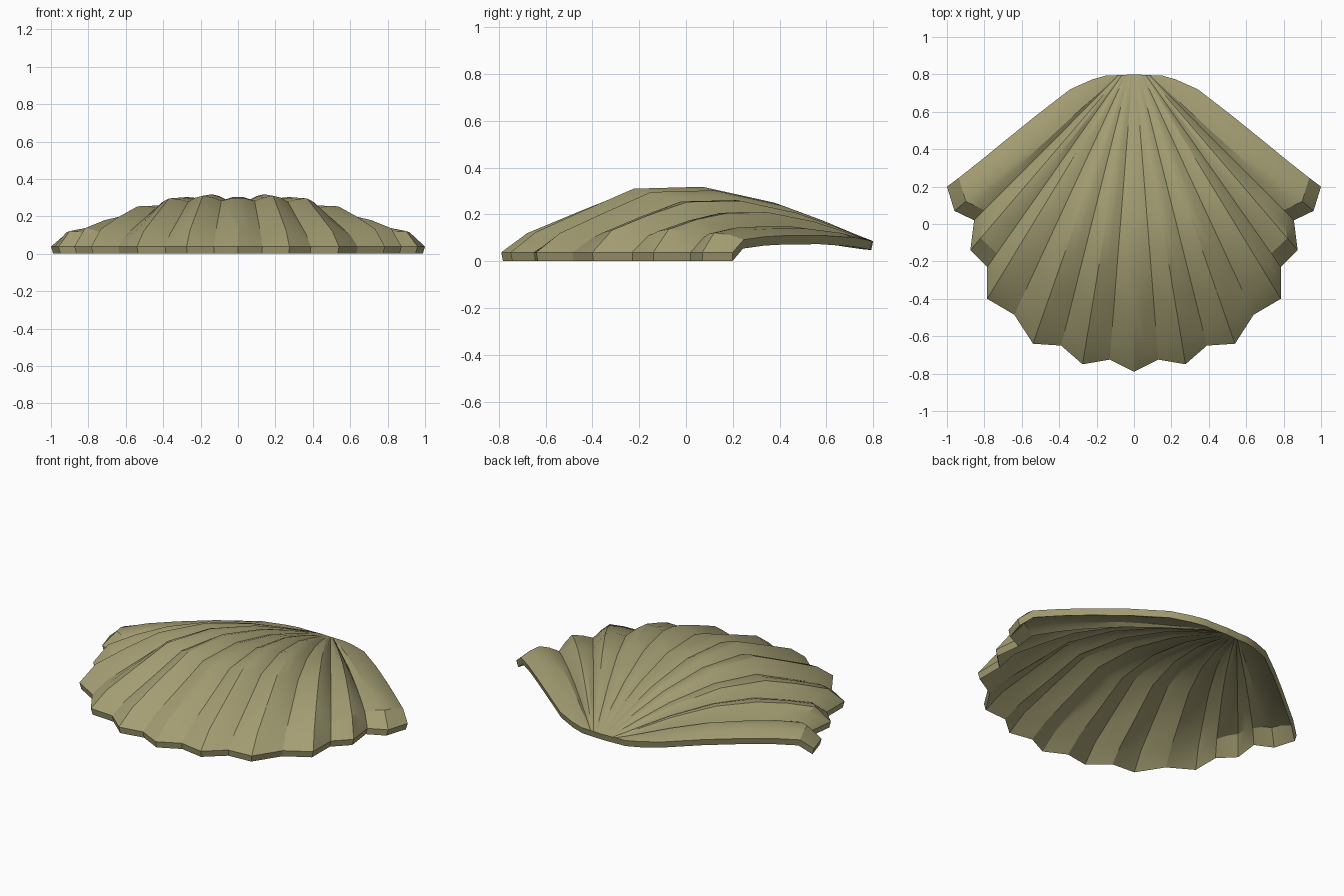
import bpy
import bmesh
from mathutils import Vector

cube = bpy.data.objects.get("Cube")
if cube:
    bpy.data.objects.remove(cube, do_unlink=True)

# Rim of one half: crest tips and valleys alternate, ending at the wing edge
RIM = [(0, -.79), (.13, -.725), (.275, -.75), (.39, -.65), (.54, -.64), (.64, -.485),
       (.785, -.4), (.785, -.23), (.875, -.14), (.855, .02), (.96, .07), (1, .2)]
PEAK = [.305, .315, .32, .315, .305, .285, .26, .235, .21, .175, .15, .16]

# Stations from hinge to rim: rise of steep ribs, rise of flat ribs, groove depth, wing bulge
STATIONS = [0, .05, .14, .27, .47, .66, .8, .93, 1]
STEEP = [0, .14, .4, .72, 1, .97, .62, .3, 0]
FLAT = [0, .14, .4, .72, 1, 1, .95, .75, 0]
GROOVE = [0, .15, .4, .7, 1, 1, .95, .7, 0]
BULGE = [0, .03, .06, .085, .065, .04, .02, .005, 0]
THICKNESS = .038


def mix(a, b, f):
    return a + (b - a) * f


def column(k):
    """Points of one radial line; k counts half steps from the middle rib."""
    i, f = k // 2, (k % 2) / 2
    j = min(i + 1, len(RIM) - 1)
    tip = Vector(RIM[i]).lerp(Vector(RIM[j]), f)
    peak = mix(PEAK[i], PEAK[j], f)
    dip = .3 if k % 2 else i % 2
    depth = (.02 + .0025 * i) * dip
    last = 2 * len(RIM) - 2
    u = k / last
    root = Vector((.1 * u, .8 - .005 * u))
    wing = max(0, (k - last + 2) / 2)
    flatness = min(1, max(0, (.3 - peak) / .15))
    points = []
    for s, t in enumerate(STATIONS):
        p = root.lerp(tip, t)
        base = mix(.088, .04, t)
        rise = mix(STEEP[s], FLAT[s], flatness)
        z = base + rise * (peak - base) - depth * GROOVE[s]
        points.append(Vector((p.x, p.y + BULGE[s] * wing, z)))
    return points


# Ribbed upper surface
bm = bmesh.new()
last = 2 * len(RIM) - 2
grid = []
for k in range(-last, last + 1):
    side = -1 if k < 0 else 1
    grid.append([bm.verts.new((side * p.x, p.y, p.z)) for p in column(abs(k))])
for a, b in zip(grid, grid[1:]):
    for s in range(len(STATIONS) - 1):
        bm.faces.new((a[s], a[s + 1], b[s + 1], b[s]))

# Hollow underside and rim wall
result = bmesh.ops.extrude_face_region(bm, geom=bm.faces[:], use_keep_orig=True)
for v in result["geom"]:
    if isinstance(v, bmesh.types.BMVert):
        v.co = (v.co.x * .988, v.co.y * .99, v.co.z - THICKNESS)
bmesh.ops.recalc_face_normals(bm, faces=bm.faces[:])

low = min(v.co.z for v in bm.verts)
bmesh.ops.translate(bm, verts=bm.verts[:], vec=(0, 0, -low))

mesh = bpy.data.meshes.new("scallop_shell")
bm.to_mesh(mesh)
bm.free()
shell = bpy.data.objects.new("scallop_shell", mesh)
bpy.context.collection.objects.link(shell)

# Olive shell colour
olive = bpy.data.materials.new("olive_shell")
olive.use_nodes = True
colour = (.37, .34, .17, 1)
olive.diffuse_color = colour
bsdf = olive.node_tree.nodes["Principled BSDF"]
bsdf.inputs["Base Color"].default_value = colour
bsdf.inputs["Roughness"].default_value = .7
mesh.materials.append(olive)

bpy.ops.object.select_all(action='DESELECT')
shell.select_set(True)
bpy.context.view_layer.objects.active = shell
bpy.ops.object.shade_smooth_by_angle(angle=.45)
